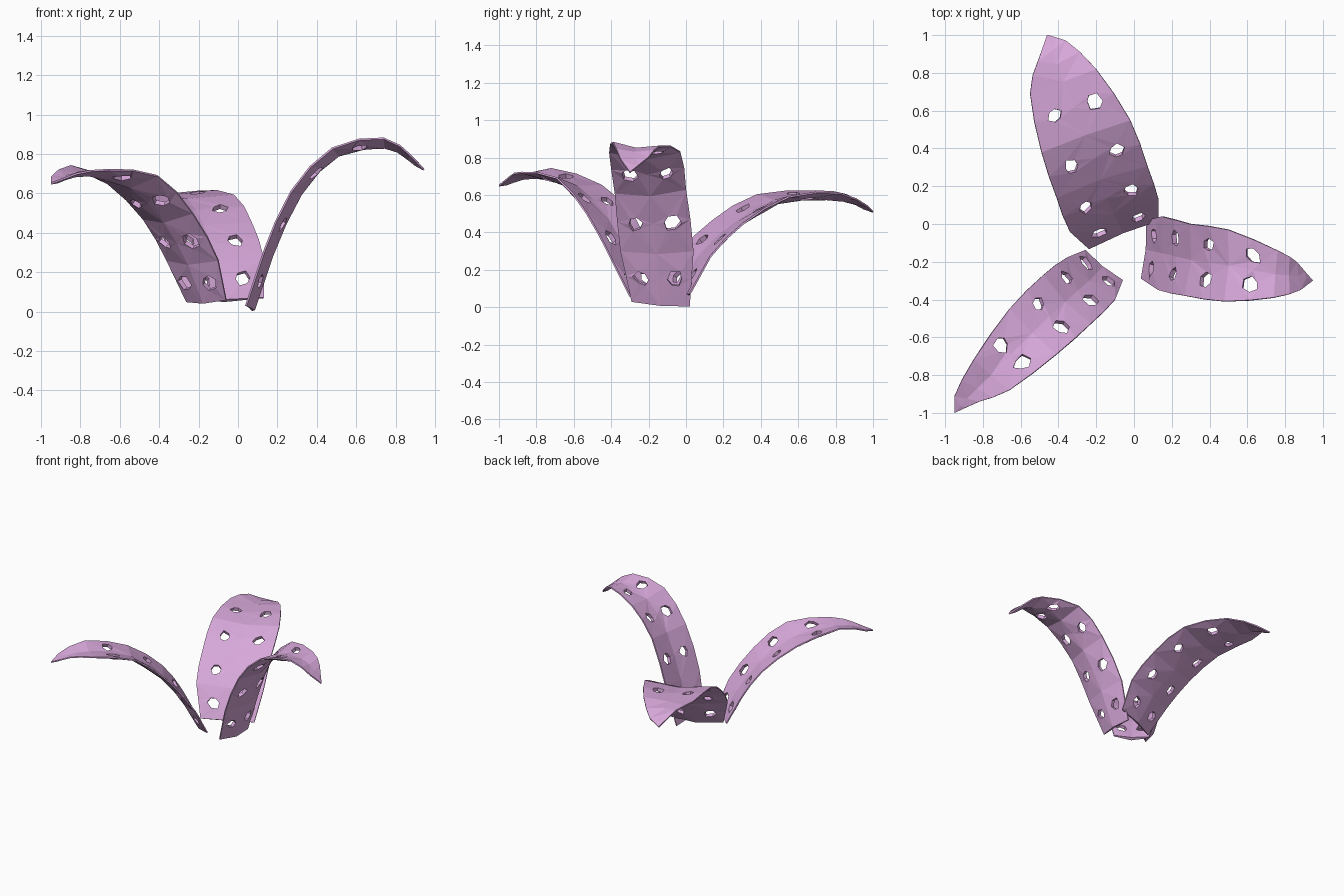
import bpy
import bmesh
import math
import random
from mathutils import Vector

random.seed(4)
default_cube = bpy.data.objects.get("Cube")
if default_cube:
    bpy.data.objects.remove(default_cube, do_unlink=True)

# One flat colour for the whole plant
pink = bpy.data.materials.new("orchid_pink")
pink.use_nodes = True
colour = (0.68, 0.39, 0.70, 1.0)
pink.diffuse_color = colour
pink.node_tree.nodes["Principled BSDF"].inputs["Base Color"].default_value = colour

# Depth of the midrib below the two edges, from base to tip
KEEL = (0.02, 0.03, 0.035, 0.035, 0.03, 0.012, 0.0)
PIERCED_BAYS = 4
THICKNESS = 0.026
EDGE_TAPER = 0.35


def midrib(first, second):
    """Centre line, pushed to the outer side of the leaf."""
    centres = [(a + b) / 2 for a, b in zip(first, second)]
    result = []
    for i, centre in enumerate(centres):
        before = centres[max(i - 1, 0)]
        after = centres[min(i + 1, len(centres) - 1)]
        outward = (second[i] - first[i]).cross(after - before).normalized()
        result.append(centre + outward * KEEL[i])
    return result


def with_midpoints(line):
    """Add a point in each bay, bulged to follow the curve of the line."""
    points = []
    last = len(line) - 1
    for i in range(last):
        a, b = line[i], line[i + 1]
        bulge = (a - line[max(i - 1, 0)]) + (b - line[min(i + 2, last)])
        points += [a, (a + b) / 2 + bulge / 16 * (0 < i < last - 1)]
    return points + [line[-1]]


def pierced_panel(bm, rim, weights):
    """Six-sided ring of faces that leaves an uneven opening in a panel."""
    corners = [v.co for v in rim]
    middle = sum(corners, Vector()) / len(corners)
    across = (corners[2] - corners[5]).normalized()
    along = (corners[3] + corners[4] - corners[0] - corners[1]).normalized()
    turn = random.uniform(-0.3, 0.3)
    inner = []
    for k in range(6):
        angle = math.radians(60 * k - 120) + turn
        radius = random.uniform(0.032, 0.052)
        offset = across * math.cos(angle) + along * math.sin(angle)
        vert = bm.verts.new(middle + offset * radius)
        vert[weights][0] = 1.0
        inner.append(vert)
    for k in range(6):
        n = (k + 1) % 6
        bm.faces.new((rim[k], rim[n], inner[n], inner[k]))


def make_leaf(name, first, second):
    first = [Vector(p) for p in first]
    second = [Vector(p) for p in second]
    bm = bmesh.new()
    weights = bm.verts.layers.deform.verify()
    columns = []
    for line in (first, midrib(first, second), second):
        columns.append([bm.verts.new(p) for p in with_midpoints(line)])
    # Full thickness along the midrib, thin at the edges and tip
    for vert in columns[1][:-1]:
        vert[weights][0] = 1.0
    for left, right in zip(columns, columns[1:]):
        for bay in range(len(first) - 1):
            r = 2 * bay
            rim = (left[r], right[r], right[r + 1],
                   right[r + 2], left[r + 2], left[r + 1])
            if bay < PIERCED_BAYS:
                pierced_panel(bm, rim, weights)
            else:
                bm.faces.new((rim[0], rim[1], rim[2], rim[5]))
                bm.faces.new((rim[5], rim[2], rim[3], rim[4]))
    # Merge the pointed tip and cut the bent panels into facets
    bmesh.ops.remove_doubles(bm, verts=bm.verts, dist=0.002)
    bmesh.ops.triangulate(bm, faces=bm.faces)
    bmesh.ops.recalc_face_normals(bm, faces=bm.faces)
    mesh = bpy.data.meshes.new(name)
    bm.to_mesh(mesh)
    bm.free()
    mesh.materials.append(pink)
    leaf = bpy.data.objects.new(name, mesh)
    bpy.context.collection.objects.link(leaf)
    if not leaf.vertex_groups:
        leaf.vertex_groups.new(name="thick")
    shell = leaf.modifiers.new("thickness", 'SOLIDIFY')
    shell.thickness = THICKNESS
    shell.offset = 0
    shell.vertex_group = leaf.vertex_groups[0].name
    shell.thickness_vertex_group = EDGE_TAPER


# Tall leaf on the left side
make_leaf(
    "left_leaf",
    [(0.04, -0.29, 0.03), (0.13, -0.35, 0.3), (0.27, -0.38, 0.61), (0.48, -0.41, 0.83),
     (0.74, -0.39, 0.88), (0.88, -0.35, 0.79), (0.945, -0.3, 0.72)],
    [(0.07, 0.02, 0.005), (0.15, 0.04, 0.3), (0.3, 0, 0.63), (0.5, -0.03, 0.83),
     (0.76, -0.14, 0.86), (0.86, -0.2, 0.8), (0.945, -0.3, 0.72)])

# Broad leaf at the back
make_leaf(
    "back_leaf",
    [(0.13, 0.02, 0.07), (0.13, 0.13, 0.27), (0.07, 0.31, 0.45), (-0.02, 0.55, 0.59),
     (-0.2, 0.82, 0.61), (-0.36, 0.97, 0.54), (-0.46, 1, 0.51)],
    [(-0.24, -0.13, 0.06), (-0.34, -0.04, 0.28), (-0.41, 0.14, 0.46), (-0.49, 0.38, 0.6),
     (-0.55, 0.69, 0.62), (-0.51, 0.86, 0.6), (-0.46, 1, 0.51)])

# Narrow leaf at the front right
make_leaf(
    "front_right_leaf",
    [(-0.26, -0.14, 0.05), (-0.36, -0.18, 0.26), (-0.48, -0.27, 0.47), (-0.66, -0.45, 0.65),
     (-0.85, -0.72, 0.74), (-0.95, -0.91, 0.68), (-0.95, -1, 0.65)],
    [(-0.06, -0.3, 0.06), (-0.1, -0.4, 0.26), (-0.23, -0.53, 0.5), (-0.41, -0.69, 0.69),
     (-0.66, -0.88, 0.72), (-0.82, -0.94, 0.7), (-0.95, -1, 0.65)])
